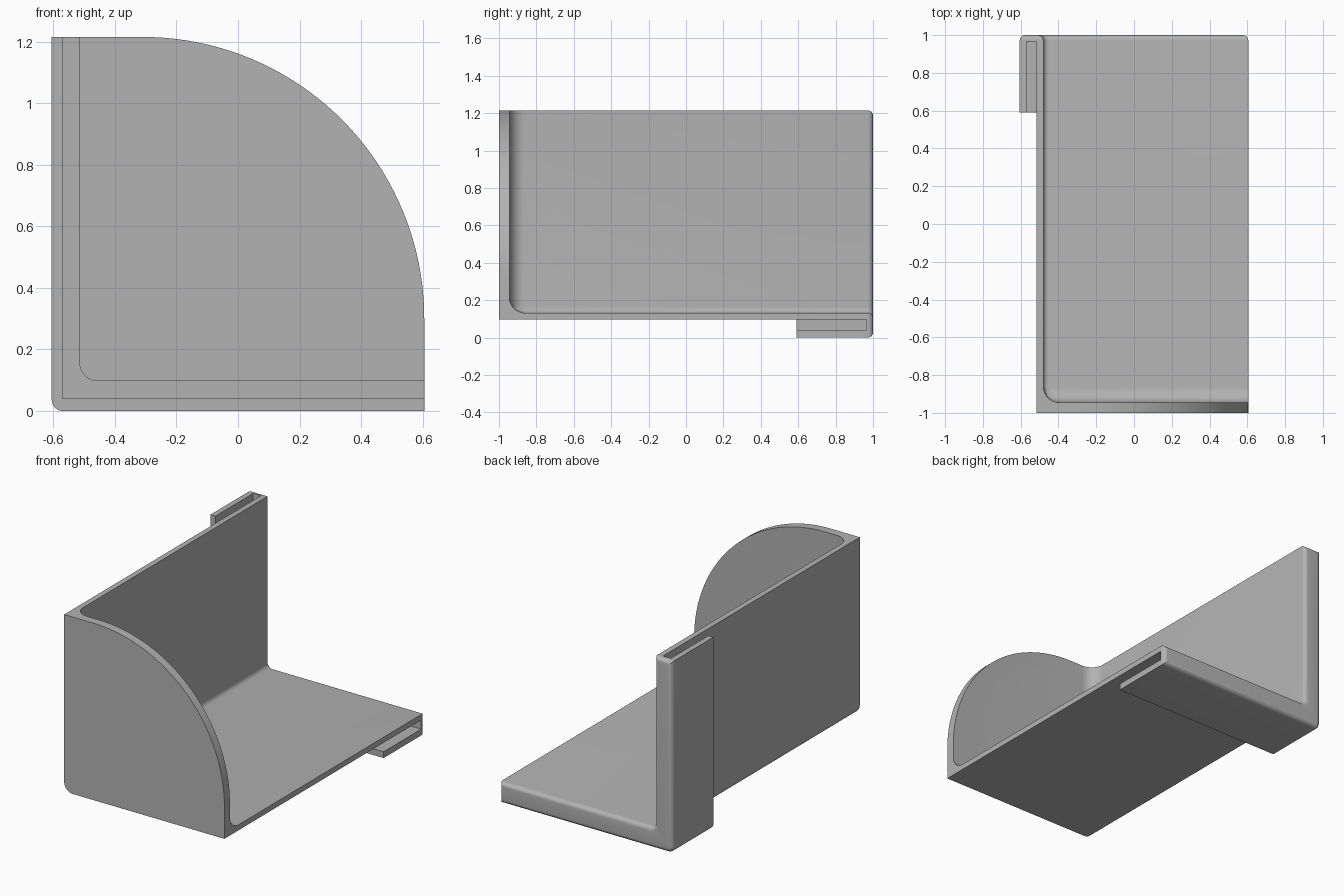
import bpy
import bmesh
import math
from mathutils import Vector

cube = bpy.data.objects.get("Cube")
if cube:
    bpy.data.objects.remove(cube, do_unlink=True)

grey = bpy.data.materials.new("plain grey")
grey.use_nodes = True
colour = (0.45, 0.45, 0.45, 1)
grey.diffuse_color = colour
grey.node_tree.nodes["Principled BSDF"].inputs["Base Color"].default_value = colour

RIGHT, TOP = 0.605, 1.215      # outer limits
SHELL_X, SHELL_Z = -0.515, 0.097   # outside of wall and floor
INNER_X, INNER_Z, INNER_Y = -0.48, 0.132, -0.945   # inside faces
FAR = 2.0


def rounded(corners, steps=10):
    """Square-cornered outline of (x, z, radius) with its corners rounded."""
    pts = []
    for i, (x, z, r) in enumerate(corners):
        p = Vector((x, z))
        if r == 0:
            pts.append(p)
            continue
        d1 = (p - Vector(corners[i - 1][:2])).normalized()
        d2 = (Vector(corners[(i + 1) % len(corners)][:2]) - p).normalized()
        n = steps * 4 if r > 0.5 else steps
        for k in range(n + 1):
            t = math.pi / 2 * k / n
            pts.append(p + r * (d2 - d1 + d1 * math.sin(t) - d2 * math.cos(t)))
    return pts


def finish(bm, name):
    bmesh.ops.recalc_face_normals(bm, faces=bm.faces)
    mesh = bpy.data.meshes.new(name)
    bm.to_mesh(mesh)
    bm.free()
    obj = bpy.data.objects.new(name, mesh)
    bpy.context.collection.objects.link(obj)
    mesh.materials.append(grey)
    return obj


def extrude(name, corners, y0, y1):
    bm = bmesh.new()
    face = bm.faces.new([bm.verts.new((p.x, y0, p.y)) for p in rounded(corners)])
    new = bmesh.ops.extrude_face_region(bm, geom=[face])["geom"]
    verts = [g for g in new if isinstance(g, bmesh.types.BMVert)]
    bmesh.ops.translate(bm, verts=verts, vec=(0, y1 - y0, 0))
    return finish(bm, name)


def apply_all(obj):
    bpy.context.view_layer.objects.active = obj
    for mod in list(obj.modifiers):
        bpy.ops.object.modifier_apply(modifier=mod.name)


def combine(obj, other, operation):
    mod = obj.modifiers.new(operation, "BOOLEAN")
    mod.operation, mod.solver, mod.object = operation, "EXACT", other
    apply_all(obj)
    bpy.data.objects.remove(other, do_unlink=True)


# Block whose front silhouette has the large curved corner
body = extrude("corner_bracket", [
    (SHELL_X, SHELL_Z, 0.06), (RIGHT, SHELL_Z, 0),
    (RIGHT, TOP, 0.915), (SHELL_X, TOP, 0)], -1, 0.8)

# Rear block that becomes the clip
clip = extrude("clip", [
    (-RIGHT, 0, 0.037), (RIGHT, 0, 0), (RIGHT, TOP, 0), (-RIGHT, TOP, 0)], 0.59, 1)

# L-shaped slot inside the clip, open at the front, top and right end
slot = extrude("slot", [
    (-0.57, 0.04, 0), (FAR, 0.04, 0), (FAR, SHELL_Z, 0),
    (SHELL_X, SHELL_Z, 0.06), (SHELL_X, FAR, 0), (-0.57, FAR, 0)], 0.5, 0.965)
combine(clip, slot, "DIFFERENCE")
combine(body, clip, "UNION")

# Open interior with filleted inside edges
bm = bmesh.new()
bmesh.ops.create_cube(bm, size=1)
low = Vector((INNER_X, INNER_Y, INNER_Z))
weight = bm.edges.layers.float.new("bevel_weight_edge")
for e in bm.edges:
    mid = (e.verts[0].co + e.verts[1].co) / 2
    if mid.x < -0.4 and mid.z < -0.4:
        e[weight] = 0.35
    elif mid.y < -0.4 and (mid.x < -0.4 or mid.z < -0.4):
        e[weight] = 1
for v in bm.verts:
    v.co = Vector([low[i] if v.co[i] < 0 else FAR for i in range(3)])
interior = finish(bm, "interior")
bevel = interior.modifiers.new("fillet", "BEVEL")
bevel.limit_method, bevel.width, bevel.segments = "WEIGHT", 0.085, 10
apply_all(interior)
combine(body, interior, "DIFFERENCE")

# Rounded rim around the back face
bm = bmesh.new()
bm.from_mesh(body.data)
bmesh.ops.remove_doubles(bm, verts=bm.verts, dist=0.0001)
bmesh.ops.dissolve_limit(bm, angle_limit=0.01, verts=bm.verts, edges=bm.edges)
rim = [e for e in bm.edges if all(v.co.y > 0.999 for v in e.verts)
       and e.calc_face_angle(0) > 0.5]
bmesh.ops.bevel(bm, geom=rim, offset=0.028, offset_type="OFFSET",
                segments=6, profile=0.5, affect="EDGES", clamp_overlap=False)
bm.to_mesh(body.data)
bm.free()

# Smooth fillets, crisp edges
bpy.ops.object.select_all(action="DESELECT")
body.select_set(True)
bpy.context.view_layer.objects.active = body
bpy.ops.object.shade_smooth_by_angle(angle=math.radians(30))
